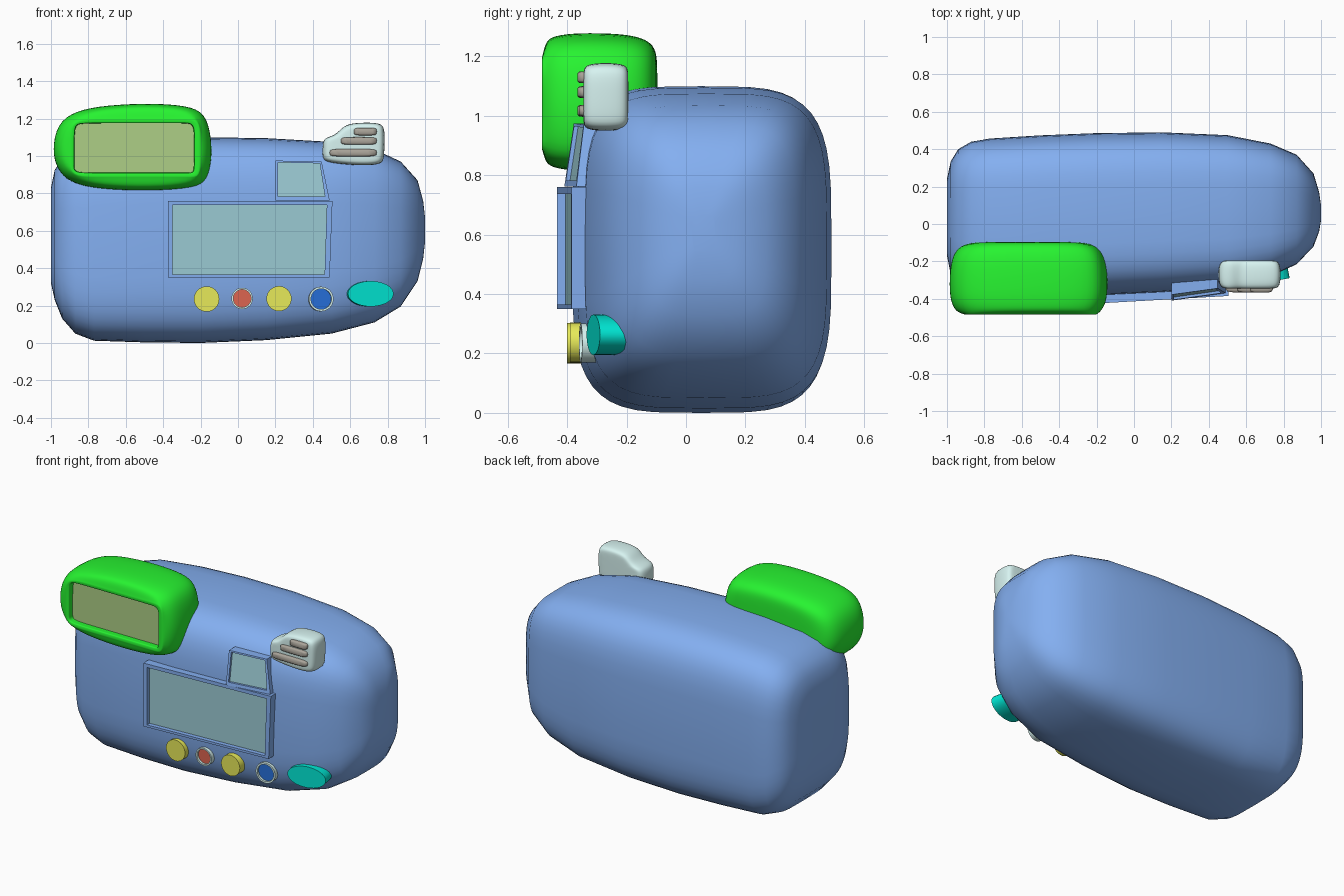
import bpy, bmesh
from math import cos, sin, pi, copysign, radians
from mathutils import Matrix, Vector

if "Cube" in bpy.data.objects:
    bpy.data.objects.remove(bpy.data.objects["Cube"])


def material(name, rgb):
    m = bpy.data.materials.new(name)
    m.diffuse_color = (*rgb, 1)
    m.use_nodes = True
    m.node_tree.nodes["Principled BSDF"].inputs["Base Color"].default_value = m.diffuse_color
    return m


BLUE = material("blue", (0.23, 0.43, 0.88))
GREEN = material("green", (0.02, 0.90, 0.03))
GLASS = material("glass", (0.33, 0.60, 0.66))
LENS = material("lens", (0.42, 0.62, 0.24))
PALE = material("pale", (0.68, 0.90, 0.88))
TAUPE = material("taupe", (0.40, 0.37, 0.32))
YELLOW = material("yellow", (0.80, 0.82, 0.10))
RED = material("red", (0.72, 0.13, 0.08))
NAVY = material("navy", (0.02, 0.16, 0.70))
TEAL = material("teal", (0.0, 0.80, 0.66))


def loft(name, rings, mat, end_mat=None, subsurf=0, angle=40):
    """Skin matching rings of points, cap both ends; end_mat colours the last cap."""
    bm = bmesh.new()
    loops = [[bm.verts.new(p) for p in r] for r in rings]
    n = len(loops[0])
    for a, b in zip(loops, loops[1:]):
        for i in range(n):
            j = (i + 1) % n
            bm.faces.new((a[i], a[j], b[j], b[i]))
    bm.faces.new(loops[0])
    end = bm.faces.new(loops[-1])
    if end_mat:
        end.material_index = 1
    bmesh.ops.recalc_face_normals(bm, faces=bm.faces)
    me = bpy.data.meshes.new(name)
    bm.to_mesh(me)
    bm.free()
    me.materials.append(mat)
    if end_mat:
        me.materials.append(end_mat)
    ob = bpy.data.objects.new(name, me)
    bpy.context.collection.objects.link(ob)
    bpy.ops.object.select_all(action='DESELECT')
    ob.select_set(True)
    bpy.context.view_layer.objects.active = ob
    if subsurf:
        bpy.ops.object.shade_smooth()
        s = ob.modifiers.new("smooth", 'SUBSURF')
        s.levels = s.render_levels = subsurf
    else:
        bpy.ops.object.shade_smooth_by_angle(angle=radians(angle))
    return ob


def oval(n, power=2):
    """Unit superellipse outline."""
    out = []
    for i in range(n):
        a = 2 * pi * i / n
        out.append(tuple(copysign(abs(v) ** (2 / power), v) for v in (cos(a), sin(a))))
    return out


def scaled(outline, c, s):
    return [(c[0] + (x - c[0]) * s, c[1] + (z - c[1]) * s) for x, z in outline]


def at_y(outline, y):
    return [(x, y, z) for x, z in outline]


# Body: rounded sections (x, y0, y1, z0, z1) along its length
stations = [
    (-1.0, -.05, .13, .46, .68), (-1.0, -.17, .24, .32, .83), (-.98, -.27, .335, .23, .925),
    (-.94, -.32, .40, .13, .985), (-.87, -.355, .44, .05, 1.035),
    (-.77, -.37, .457, .012, 1.065), (-.5, -.382, .474, .003, 1.09),
    (-.2, -.383, .486, 0, 1.1), (.15, -.366, .49, .015, 1.095),
    (.5, -.34, .475, .05, 1.075), (.73, -.28, .43, .11, 1.035),
    (.87, -.215, .37, .195, .97), (.96, -.12, .27, .33, .87),
    (.99, -.04, .17, .45, .76), (1.0, .02, .10, .54, .67)]
section = oval(48, 4)
loft("body", [[(x, (a + b) / 2 + u * (b - a) / 2, (c + d) / 2 + v * (d - c) / 2)
               for u, v in section] for x, a, b, c, d in stations], BLUE, angle=180)


# Screens: raised sloping frames with recessed glass
def screen(name, outer, inner, plane, depth):
    def ring(quad, off):
        return [(x, plane(x, z) + off, z) for x, z in quad]
    loft(name, [ring(outer, .08), ring(outer, 0), ring(inner, 0), ring(inner, depth)],
         BLUE, GLASS, angle=20)


screen("main_screen",
       [(-.375, .76), (.505, .76), (.49, .35), (-.375, .35)],
       [(-.35, .737), (.475, .737), (.463, .365), (-.35, .365)],
       lambda x, z: -.435 + .057 * (x + .375), .028)
screen("small_screen",
       [(.2, .975), (.447, .97), (.49, .762), (.2, .762)],
       [(.215, .965), (.437, .96), (.465, .782), (.215, .782)],
       lambda x, z: -.41 + .15 * (z - .76) + .14 * (x - .2), .014)

# Green viewer with recessed lens
shell = [(-.99, 1.03), (-.965, 1.17), (-.87, 1.24), (-.7, 1.27), (-.47, 1.28),
         (-.27, 1.268), (-.175, 1.225), (-.147, 1.1), (-.143, .99), (-.165, .87),
         (-.23, .83), (-.46, .813), (-.75, .823), (-.9, .86), (-.965, .93)]
mid = (-.565, 1.045)


def window(x0, x1, z0, z1):
    return [(min(max(x, x0), x1), min(max(z, z0), z1))
            for x, z in scaled(shell, mid, .93)]


rings = [at_y(scaled(shell, mid, s), y) for y, s in
         [(-.096, .5), (-.1, .76), (-.125, .9), (-.18, .98), (-.27, 1.01),
          (-.38, 1.01), (-.44, .97), (-.472, .91)]]
rim, hole = window(-.905, -.2, .885, 1.2), window(-.875, -.235, .91, 1.175)
rings += [at_y(rim, -.483), at_y(scaled(rim, mid, .98), -.486),
          at_y(scaled(hole, mid, 1.01), -.484), at_y(hole, -.478),
          at_y(hole, -.43), at_y(scaled(hole, mid, .97), -.42)]
loft("viewer", rings, GREEN, subsurf=2)
loft("viewer_lens", [at_y(scaled(hole, mid, 1.01), -.43),
                     at_y(scaled(hole, mid, 1.01), -.445)], LENS)

# Pale speaker knob with grille bars
knob = [(.453, .985), (.453, 1.04), (.457, 1.095), (.505, 1.105), (.54, 1.13), (.575, 1.168),
        (.65, 1.178), (.76, 1.177), (.783, 1.15), (.783, 1.07), (.78, .985), (.765, .953),
        (.65, .949), (.55, .958), (.475, .967)]
kc = (.63, 1.06)
loft("knob", [at_y(scaled(knob, kc, s), y) for y, s in
              [(-.346, .7), (-.343, .92), (-.31, 1.01), (-.23, 1.01), (-.197, .92), (-.194, .7)]],
     PALE, subsurf=2)
for i, (x0, z) in enumerate([(.62, 1.13), (.55, 1.08), (.49, 1.017)]):
    r, c = (.742 - x0) / 2, (.742 + x0) / 2
    bar = [(c + u * r, z + v * .02) for u, v in oval(24, 4.5)]
    loft(f"grille_bar_{i + 1}",
         [at_y(bar, -.31), at_y(bar, -.35), at_y(scaled(bar, (c, z), .93), -.36),
          at_y(scaled(bar, (c, z), .7), -.365)], TAUPE, angle=70)


# Row of buttons
def button(name, x, z, rx, rz, front, depth, mat, inner=None, tilt=0):
    disc = [(u * rx, v * rz) for u, v in oval(32)]
    rings = [at_y(disc, depth), at_y(disc, 0)]
    if inner:
        small = scaled(disc, (0, 0), .83)
        rings += [at_y(small, 0), at_y(small, .015)]
    m = Matrix.Translation((x, front, z)) @ Matrix.Rotation(radians(tilt), 4, 'Z')
    loft(name, [[m @ Vector(p) for p in r] for r in rings], mat, inner)


button("yellow_button_left", -.168, .235, .068, .068, -.40, .08, YELLOW)
button("red_button", .022, .238, .057, .057, -.385, .08, PALE, RED)
button("yellow_button_right", .219, .237, .067, .067, -.39, .08, YELLOW)
button("blue_button", .445, .235, .066, .066, -.355, .08, PALE, NAVY, 5)
button("teal_button", .71, .263, .124, .068, -.312, .09, TEAL, tilt=10.5)
